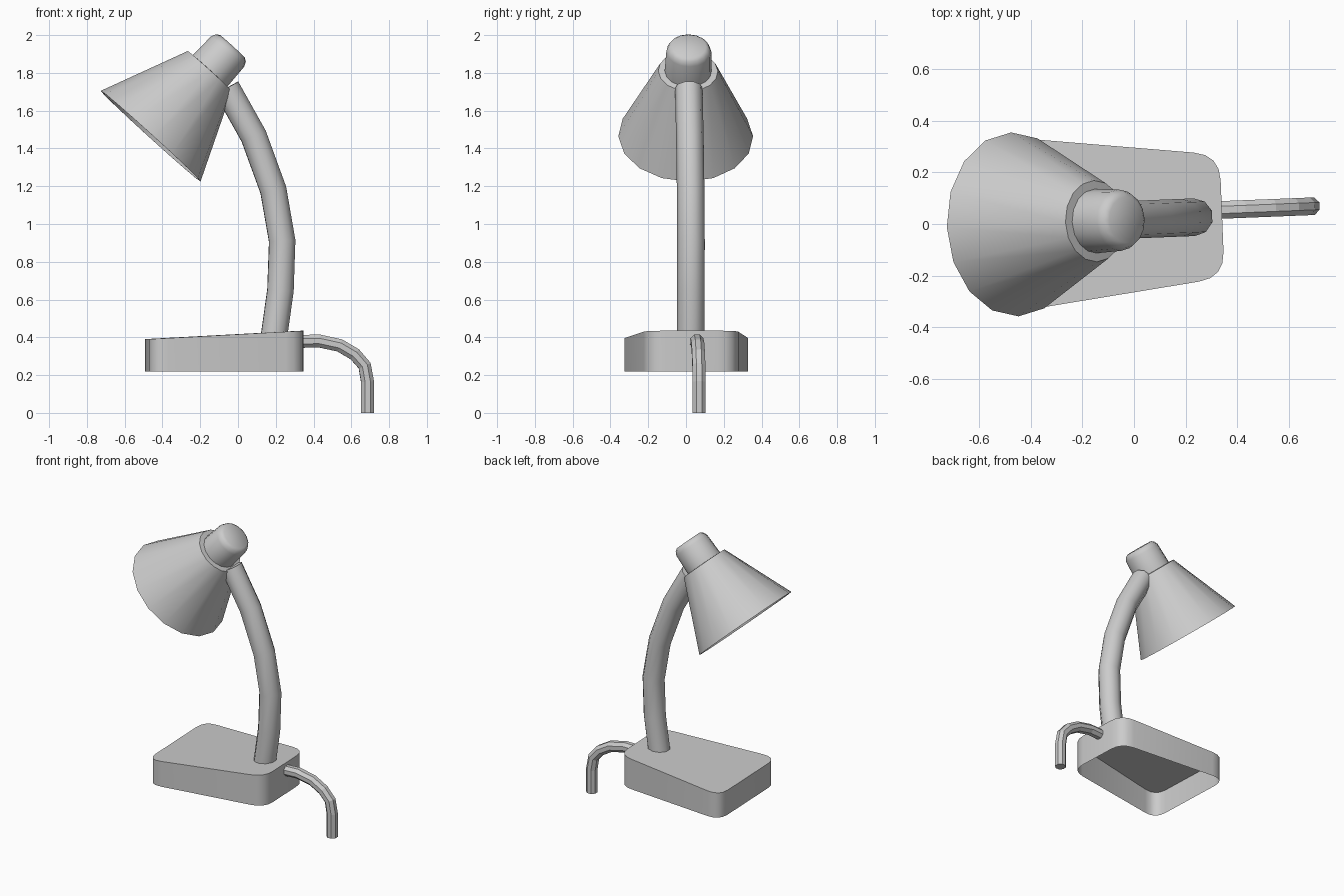
import bpy, bmesh
from math import sin, cos, pi, radians, atan2
from mathutils import Matrix, Vector

if "Cube" in bpy.data.objects:
    bpy.data.objects.remove(bpy.data.objects["Cube"])

# the whole lamp is turned slightly about z
PLACE = Matrix.Translation((0, 0.017, 0)) @ Matrix.Rotation(radians(2.3), 4, 'Z')


def finish(bm, name, smooth=None):
    bmesh.ops.recalc_face_normals(bm, faces=bm.faces)
    mesh = bpy.data.meshes.new(name)
    bm.to_mesh(mesh)
    bm.free()
    obj = bpy.data.objects.new(name, mesh)
    bpy.context.collection.objects.link(obj)
    obj.matrix_world = PLACE
    if smooth:
        bpy.ops.object.select_all(action='DESELECT')
        obj.select_set(True)
        bpy.context.view_layer.objects.active = obj
        bpy.ops.object.shade_smooth_by_angle(angle=radians(smooth))
    return obj


def bridge(bm, a, b):
    n = len(a)
    for i in range(n):
        j = (i + 1) % n
        bm.faces.new((a[i], a[j], b[j], b[i]))


def tube(name, path, radius, sides, y=0.0, smooth=None):
    """Sweep a polygon along a path in the xz plane, with mitred bends."""
    bm = bmesh.new()
    pts = [Vector((x, y, z)) for x, z in path]
    rings = []
    for k, p in enumerate(pts):
        d0 = (p - pts[max(k - 1, 0)]).normalized()
        d1 = (pts[min(k + 1, len(pts) - 1)] - p).normalized()
        t = (d0 + d1).normalized()
        side = Vector((t.z, 0, -t.x))
        ring = []
        for i in range(sides):
            a = 2 * pi * (i + 0.5) / sides
            ring.append(bm.verts.new(p + side * radius * cos(a) + Vector((0, radius * sin(a), 0))))
        rings.append(ring)
    for a, b in zip(rings, rings[1:]):
        bridge(bm, a, b)
    bm.faces.new(rings[0])
    bm.faces.new(rings[-1])
    return finish(bm, name, smooth)


def lathe(name, profile, sides, matrix, smooth, cap=False):
    """Revolve (radius, height) pairs about the head axis."""
    bm = bmesh.new()
    rings = [[bm.verts.new((r * cos(2 * pi * i / sides), r * sin(2 * pi * i / sides), h))
              for i in range(sides)] for r, h in profile]
    for a, b in zip(rings, rings[1:]):
        bridge(bm, a, b)
    if cap:
        bm.faces.new(rings[-1])
    bm.transform(matrix)
    return finish(bm, name, smooth)


# base: tapered rounded plan, sloping top, open underneath
def rounded_plan(corners, r, steps):
    out = []
    n = len(corners)
    for i, c in enumerate(corners):
        c = Vector(c)
        p = c + (Vector(corners[i - 1]) - c).normalized() * r
        q = c + (Vector(corners[(i + 1) % n]) - c).normalized() * r
        for s in range(steps + 1):
            t = s / steps
            out.append(p * (1 - t) ** 2 + c * 2 * t * (1 - t) + q * t ** 2)
    return out


plan = rounded_plan([(-0.482, -0.34), (0.342, -0.238), (0.342, 0.238), (-0.482, 0.34)], 0.1, 4)
bm = bmesh.new()
low = [bm.verts.new((p.x, p.y, 0.218)) for p in plan]
top = [bm.verts.new((p.x, p.y, 0.415 + 0.054 * (p.x + 0.03))) for p in plan]
bridge(bm, low, top)
bm.faces.new(top)
finish(bm, "base", 40)

# curved neck and power cable
tube("neck", [(0.19, 0.4), (0.225, 0.65), (0.234, 0.91), (0.187, 1.18),
              (0.083, 1.465), (-0.06, 1.72)], 0.073, 10, smooth=50)
tube("cable", [(0.32, 0.378), (0.43, 0.381), (0.54, 0.357), (0.62, 0.31),
               (0.672, 0.25), (0.687, 0.165), (0.687, 0)], 0.037, 8, y=0.024)

# head: thin conical shade with flange, and a rounded socket cap
axis = Vector((0.673, 0, 0.74))
head = Matrix.Translation((-0.4625, 0, 1.465)) @ Matrix.Rotation(atan2(axis.x, axis.z), 4, 'Y')
lathe("shade", [(0.02, 0.457), (0.15, 0.457), (0.35, 0.0), (0.357, 0.0),
                (0.158, 0.4655), (0.11, 0.468)], 16, head, 40)
lathe("socket_cap", [(0.125, 0.45), (0.119, 0.605), (0.108, 0.63), (0.09, 0.643)],
      16, head, 40, cap=True)
